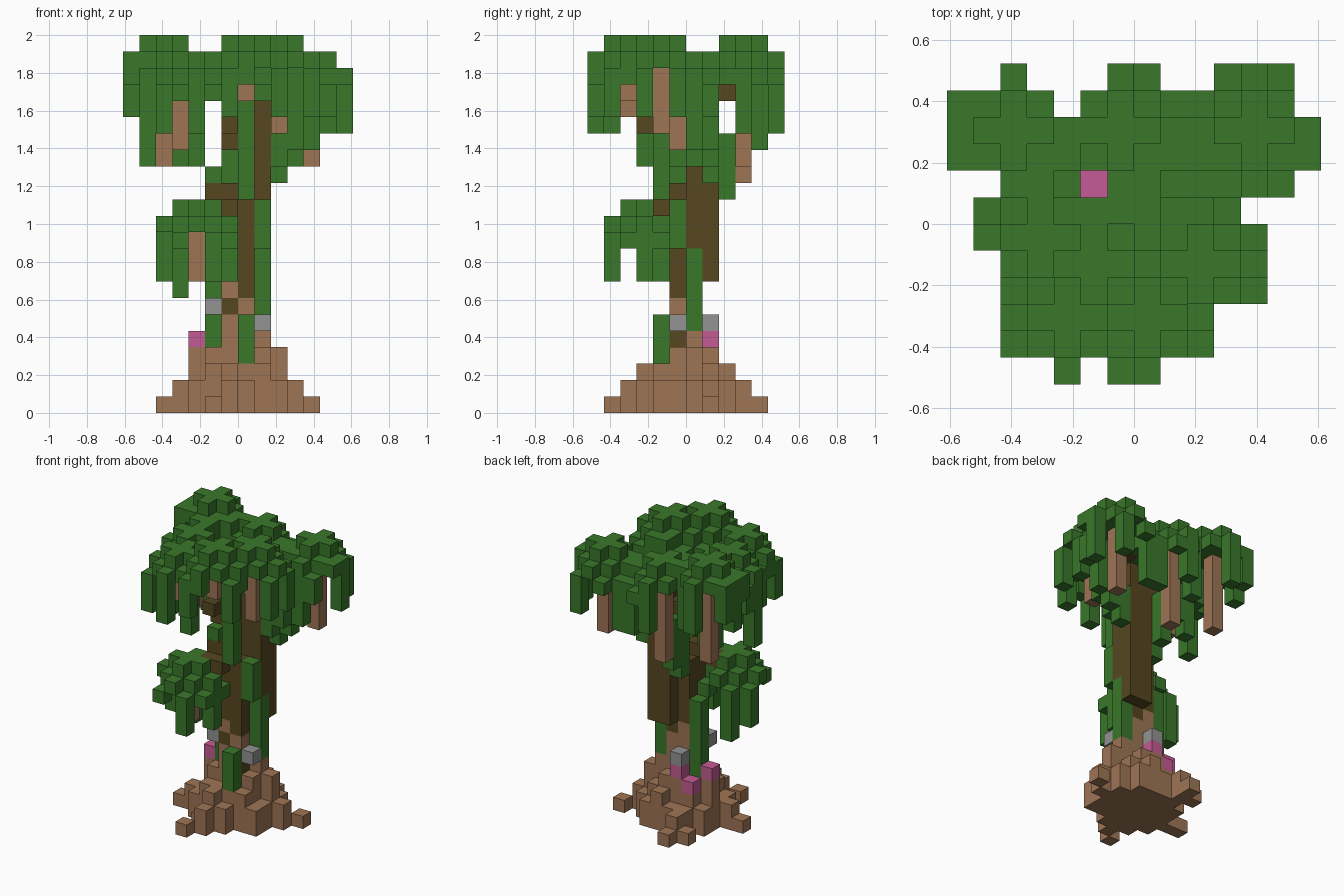
import bpy, bmesh, math
from mathutils import Vector

if "Cube" in bpy.data.objects:
    bpy.data.objects.remove(bpy.data.objects["Cube"], do_unlink=True)

S = 2 / 23          # edge of one block
owner = {}          # block position -> part name


def material(name, rgb):
    mat = bpy.data.materials.new(name)
    lin = [((c / 255 + 0.055) / 1.055) ** 2.4 for c in rgb] + [1]
    mat.use_nodes = True
    mat.node_tree.nodes["Principled BSDF"].inputs["Base Color"].default_value = lin
    mat.diffuse_color = lin
    return mat


leaf_green = material("leaf_green", (57, 119, 42))
root_brown = material("root_brown", (158, 117, 85))
bark_dark = material("bark_dark", (86, 71, 33))
petal_pink = material("petal_pink", (195, 91, 147))
stone_grey = material("stone_grey", (147, 147, 147))


def column(part, x, y, low, high):
    """Stack blocks from low to high; blocks already placed are kept."""
    for z in range(low, high + 1):
        owner.setdefault((x, y, z), part)


# Flowers and stones around the foot
for x, y, z in ((-3, 0, 4), (-2, 1, 3), (-1, 1, 4)):
    column("flowers", x, y, z, z)
for x, y, z in ((-1, 1, 5), (-2, -1, 6), (1, -1, 5)):
    column("stones", x, y, z, z)

# Vines climbing the trunk
for x, y, low, high in ((0, -2, 3, 5), (-2, 0, 4, 9), (1, 0, 5, 9), (1, -1, 10, 12),
                        (0, -2, 13, 18), (2, 0, 15, 16), (2, 1, 14, 16),
                        (-1, 1, 12, 16), (-1, 2, 13, 16), (-2, -1, 14, 14)):
    column("vines", x, y, low, high)

# Dark bark patches and trunk
column("upper_trunk", 0, -1, 4, 4)
column("upper_trunk", -1, -1, 6, 6)
for x in (-1, 0):
    for y in (-1, 0):
        split = 7 if x < 0 else 6
        column("lower_trunk", x, y, 0, split)
        column("upper_trunk", x, y, split + 1, 12)
for x, y, low, high in ((1, 1, 8, 18), (0, 1, 8, 18), (1, 0, 10, 18), (0, 0, 13, 18)):
    column("upper_trunk", x, y, low, high)

# Branches reaching to the leaf clumps
for x, y, z in ((-1, -1, 13), (-2, -1, 13), (-1, -2, 12), (-2, -2, 12),
                (-1, -2, 16), (-1, -3, 17), (2, 2, 19), (3, 2, 19),
                (-1, 1, 17), (-1, 2, 19)):
    column("branches", x, y, z, z)

# Star-shaped root mound with stray toes
heights = {(-3, 0): 4, (0, -2): 3, (-1, -2): 3, (1, 0): 5, (2, 0): 4,
           (-1, -3): 3, (0, 2): 3, (1, -3): 0, (-2, -3): 1,
           (-4, -1): 2, (-1, -4): 2, (3, 0): 2, (-2, 3): 2, (-3, 3): 1,
           (-5, -1): 1, (-2, -5): 1, (4, 1): 1, (-2, 4): 1}
for x in range(-3, 3):
    for y in range(-3, 3):
        r = math.hypot(x + 0.5, y + 0.5)
        h = 4 if r < 1.7 else 3 if r < 2.2 else 2 if r < 3 else 0
        heights.setdefault((x, y), h)
for (x, y), h in heights.items():
    column("roots", x, y, 0, h - 1)


# Leaf clumps: cross cap, rounded slab, drooping rim, hanging root underneath
def clump(part, cx, cy, top, root_low, droops, stepped=True):
    """droops gives the length of each rim column, west to east; 0 leaves a gap."""
    rim = iter(droops)
    if root_low:
        column("hanging_roots", cx, cy, root_low, top - 2)
    for dx in range(-2, 3):
        for dy in range(-2, 3):
            if abs(dx * dy) == 4:
                continue
            drop = int(next(rim)) if max(abs(dx), abs(dy)) == 2 else 1
            # Long columns beside the cross arms start one block lower
            low_start = stepped and drop > 1 and dx * dy != 0
            column(part, cx + dx, cy + dy, top - drop, top - (2 if low_start else 1))
            if abs(dx) + abs(dy) < 2:
                column(part, cx + dx, cy + dy, top, top)


clump("low_leaves", -3, -3, 12, 8, "014251142242")
clump("crown_leaves", -5, 3, 22, 15, "243004430320", False)
for cx, cy, top, low, droops in ((4, 3, 21, 15, "125625134140"),
                                 (0, -4, 22, 19, "213442301421"),
                                 (2, -2, 22, 17, "112112206414"),
                                 (-1, 3, 21, 14, "140001412125"),
                                 (-4, -1, 21, 16, "063232665211"),
                                 (-3, -4, 21, 18, "424014101112"),
                                 (0, 0, 20, 0, "110111111111")):
    clump("crown_leaves", cx, cy, top, low, droops)

# Turn each part's blocks into a mesh of its exposed faces
AXES = [Vector(a) for a in ((1, 0, 0), (0, 1, 0), (0, 0, 1))]


def build(part, mat):
    bm = bmesh.new()
    cache = {}

    def vert(p):
        key = tuple(round(c) for c in p)
        if key not in cache:
            cache[key] = bm.verts.new(Vector(key) * S)
        return cache[key]

    for cell, name in owner.items():
        if name != part:
            continue
        for a in range(3):
            u, v = AXES[(a + 1) % 3], AXES[(a + 2) % 3]
            for side in (0, 1):
                step = AXES[a] * (2 * side - 1)
                if tuple(int(c) for c in Vector(cell) + step) in owner:
                    continue
                o = Vector(cell) + AXES[a] * side
                ring = [o, o + u, o + u + v, o + v]
                bm.faces.new([vert(p) for p in (ring if side else ring[::-1])])
    mesh = bpy.data.meshes.new(part)
    bm.to_mesh(mesh)
    bm.free()
    mesh.materials.append(mat)
    bpy.context.scene.collection.objects.link(bpy.data.objects.new(part, mesh))


for part, mat in (("roots", root_brown), ("lower_trunk", root_brown),
                  ("hanging_roots", root_brown), ("upper_trunk", bark_dark),
                  ("branches", bark_dark), ("vines", leaf_green),
                  ("low_leaves", leaf_green), ("crown_leaves", leaf_green),
                  ("flowers", petal_pink), ("stones", stone_grey)):
    build(part, mat)
